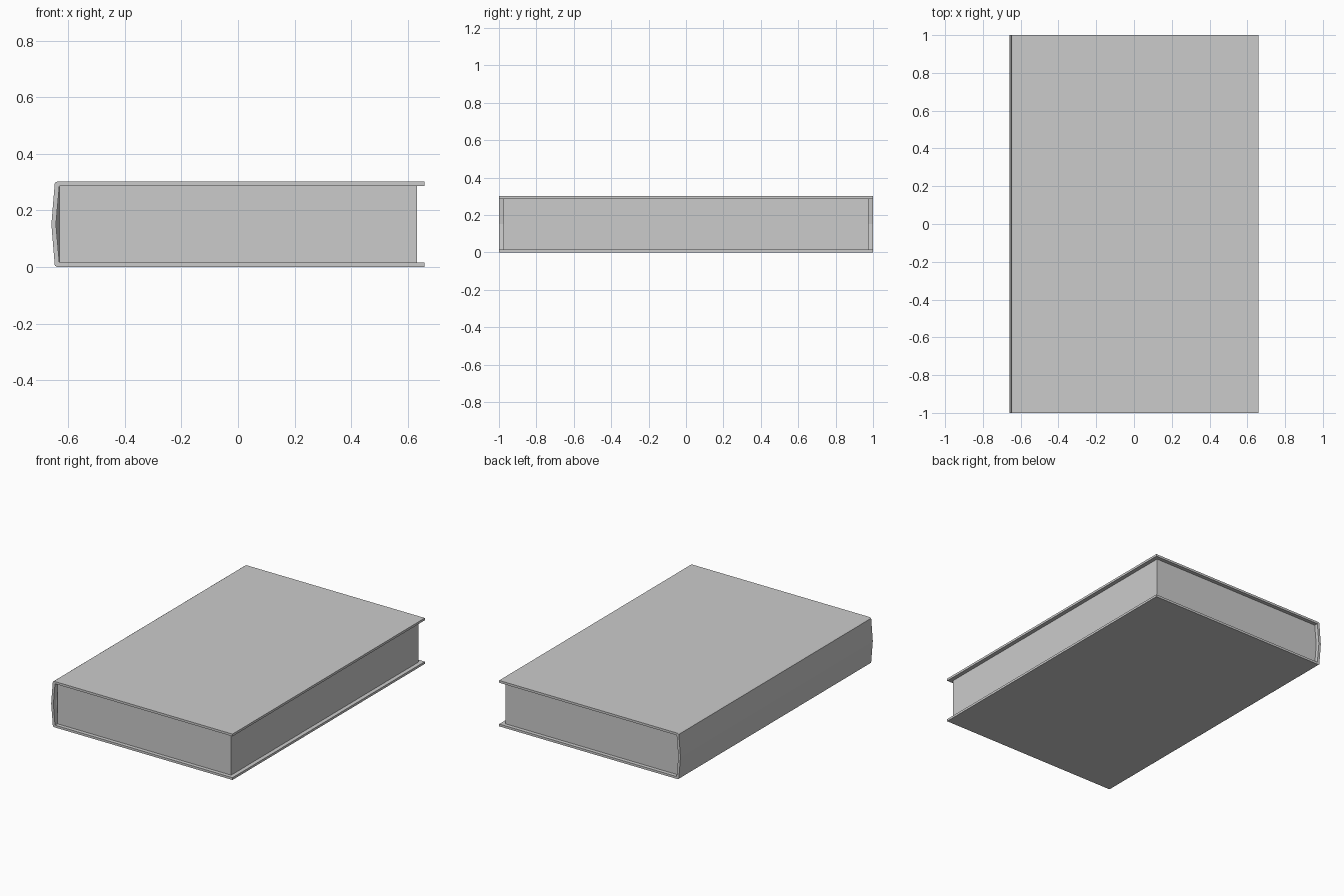
import bpy
import bmesh

cube = bpy.data.objects.get("Cube")
if cube:
    bpy.data.objects.remove(cube, do_unlink=True)

# One plain grey for the whole book
grey = bpy.data.materials.new("plain_grey")
grey.use_nodes = True
GREY = (0.6, 0.6, 0.6, 1.0)
grey.diffuse_color = GREY
grey.node_tree.nodes["Principled BSDF"].inputs["Base Color"].default_value = GREY

HEIGHT = 0.302
MID = HEIGHT / 2
BOARD = 0.015


def extrude_profile(name, profile, y0, y1):
    """Extrude a list of (x, z) points along y; y0 may vary with x."""
    bm = bmesh.new()
    front = [bm.verts.new((x, y0(x) if callable(y0) else y0, z)) for x, z in profile]
    back = [bm.verts.new((x, y1, z)) for x, z in profile]
    n = len(profile)
    bm.faces.new(front)
    bm.faces.new(back)
    for i in range(n):
        j = (i + 1) % n
        bm.faces.new((front[i], front[j], back[j], back[i]))
    bmesh.ops.recalc_face_normals(bm, faces=bm.faces)
    mesh = bpy.data.meshes.new(name)
    bm.to_mesh(mesh)
    bm.free()
    mesh.materials.append(grey)
    obj = bpy.data.objects.new(name, mesh)
    bpy.context.collection.objects.link(obj)
    return obj


def mirrored(half):
    """Complete an upper half outline with its reflection about mid height."""
    return half + [(x, HEIGHT - z) for x, z in reversed(half)]


# Hard cover: two boards joined by a spine that bulges to a shallow ridge
outer = mirrored([(0.66, HEIGHT), (-0.64, HEIGHT), (-0.648, HEIGHT - 0.005)])
outer.insert(3, (-0.66, MID))
inner = mirrored([(0.66, HEIGHT - BOARD), (-0.632, HEIGHT - BOARD)])
inner.insert(2, (-0.644, MID))
extrude_profile("cover", outer + inner[::-1], -1.0, 1.0)

# Page block, set in from the board edges
pages = mirrored([(-0.632, HEIGHT - BOARD), (0.633, HEIGHT - BOARD)])
extrude_profile("pages", pages, -0.975, 0.975)

# Spine lining, filling the gap behind the pages and hollowed at the front
lining = [(-0.632, HEIGHT - BOARD), (-0.644, MID), (-0.632, BOARD)]
extrude_profile("spine_lining", lining, lambda x: -0.975 if x < -0.64 else -0.95, 0.975)
